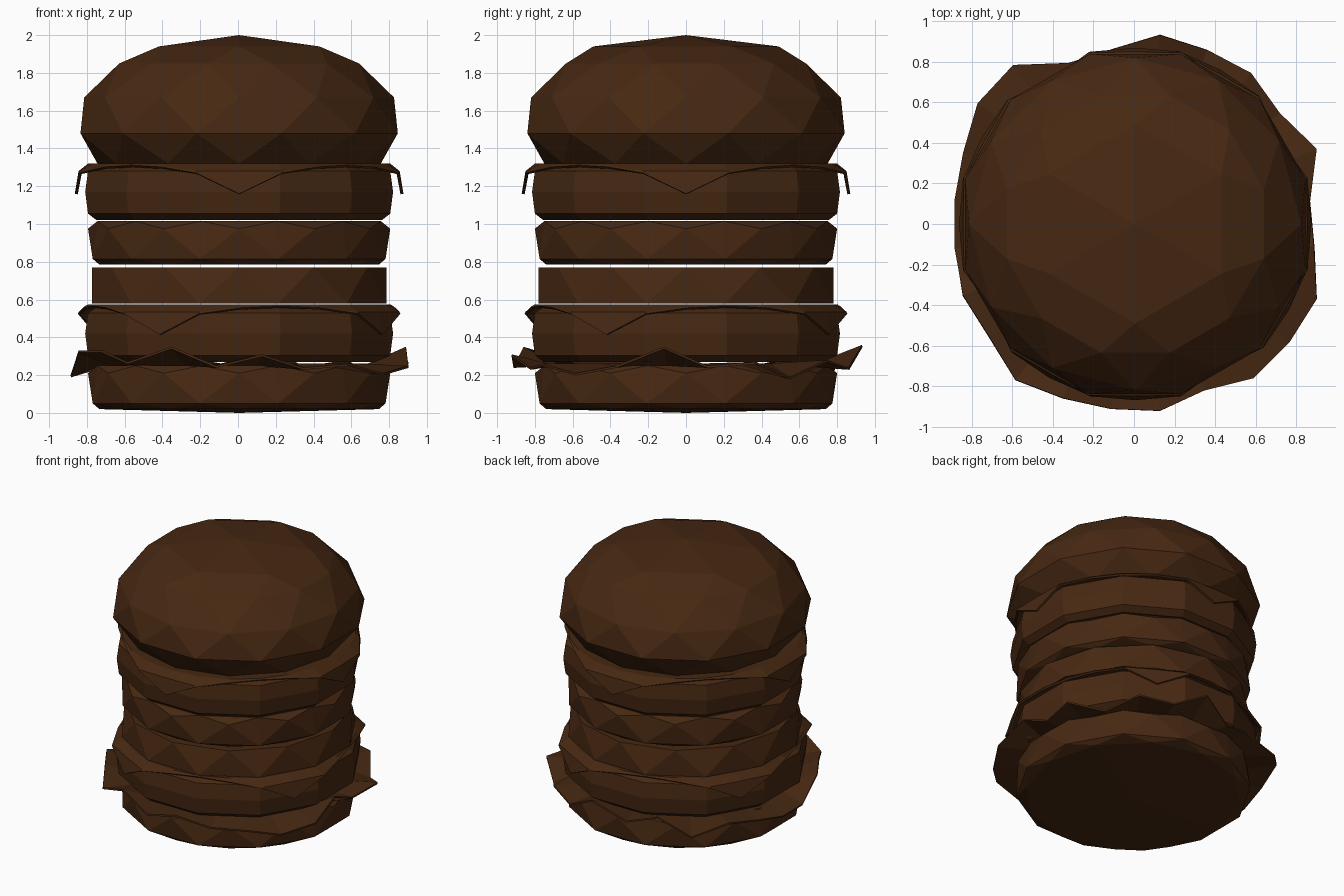
import bpy
import bmesh
from math import sin, cos, pi, radians

SHIFT = 0.006   # the stack sits slightly off the leaf's centre
HALF = pi / 12  # half a side of a twelve-sided ring

cube = bpy.data.objects.get("Cube")
if cube:
    bpy.data.objects.remove(cube, do_unlink=True)

brown = bpy.data.materials.new("dark_brown")
brown.use_nodes = True
colour = (0.062, 0.021, 0.006, 1)
brown.diffuse_color = colour
brown.node_tree.nodes["Principled BSDF"].inputs["Base Color"].default_value = colour


def polar(radius, angle, z):
    return (radius * cos(angle) + SHIFT, radius * sin(angle), z)


def finish(bm, name):
    mesh = bpy.data.meshes.new(name)
    bm.to_mesh(mesh)
    bm.free()
    mesh.materials.append(brown)
    obj = bpy.data.objects.new(name, mesh)
    bpy.context.collection.objects.link(obj)
    return obj


def layer(name, rings, poles=(), base=0):
    """Convex faceted layer from rings of (sides, turn, half width, height)."""
    bm = bmesh.new()
    for sides, turn, width, z in rings:
        radius = width / cos(turn)
        for i in range(sides):
            bm.verts.new(polar(radius, turn + i * 2 * pi / sides, base + z))
    for z in poles:
        bm.verts.new((SHIFT, 0, base + z))
    bmesh.ops.convex_hull(bm, input=bm.verts)
    bmesh.ops.recalc_face_normals(bm, faces=bm.faces)
    return finish(bm, name)


def sheet(name, rings, centre_z, thickness):
    """Thin draped sheet: a centre fan, then bands out to the rim."""
    bm = bmesh.new()
    centre = bm.verts.new((SHIFT, 0, centre_z))
    loops = [[bm.verts.new(p) for p in ring] for ring in rings]
    n = len(loops[0])
    for i in range(n):
        j = (i + 1) % n
        bm.faces.new((centre, loops[0][i], loops[0][j]))
        for inner, outer in zip(loops, loops[1:]):
            bm.faces.new((inner[i], outer[i], outer[j], inner[j]))
    obj = finish(bm, name)
    solid = obj.modifiers.new("thickness", "SOLIDIFY")
    solid.thickness = thickness
    solid.offset = -1
    return obj


def cheese(name, turn, top):
    """Square slice with its four corners folded down over the patty."""
    bend = [(0.85, 0.04), (0.875, 0.04), (0.82, 0.012), (0.8, 0.004)]
    rim = [(0.87, 0.16), (0.88, 0.05), (0.825, 0.018), (0.805, 0.008)]
    rings = [[polar(0.8, turn + i * HALF, top) for i in range(24)]]
    for outline in (bend, rim):
        ring = []
        for i in range(24):
            step = min(i % 6, 6 - i % 6)
            radius, drop = outline[step]
            ring.append(polar(radius, turn + i * HALF, top - drop))
        rings.append(ring)
    return sheet(name, rings, top, 0.016)


# Buns: neighbouring rings are turned half a side for triangular facets
heel = [(12, 0, 0.74, 0.02), (12, HALF, 0.775, 0.05),
        (12, 0, 0.80, 0.21), (12, HALF, 0.75, 0.25)]
layer("bottom_bun", heel, poles=[0])
layer("middle_bun", heel, base=0.765)
layer("top_bun", [(12, 0, 0.75, 1.32), (12, HALF, 0.84, 1.48),
                  (12, 0, 0.82, 1.67), (12, HALF, 0.635, 1.85),
                  (6, pi / 6, 0.425, 1.94)], poles=[2])

# Patties and the straight slice
patty = [(12, HALF, 0.755, 0), (12, HALF, 0.8, 0.035), (12, HALF, 0.815, 0.15),
         (12, HALF, 0.8, 0.26), (12, HALF, 0.755, 0.29)]
layer("lower_patty", patty, base=0.27)
layer("upper_patty", patty, base=1.02)
layer("tomato_slice", [(12, HALF, 0.78, 0.58), (12, 0, 0.78, 0.77)])

# Cheese slices
cheese("upper_cheese", 0, 1.32)
cheese("lower_cheese", radians(-29), 0.575)

# Lettuce leaf with an uneven, wavy rim
reach = [.87, .97, .90, .94, .93, .94, .87, .86, .99, .98, .92, .90,
         .90, .92, .91, .97, .93, .92, .93, .89, .96, .96, .97, .89]
height = [.25, .27, .19, .28, .24, .36, .24, .30, .22, .30, .25, .20,
          .20, .33, .33, .27, .35, .25, .31, .24, .26, .21, .25, .35]
inner, outer = [], []
for i, (radius, z) in enumerate(zip(reach, height)):
    angle = (i + 0.5) * HALF
    inner.append(polar(0.74, angle, 0.262))
    outer.append(polar(radius, angle, z))
sheet("lettuce", [inner, outer], 0.262, 0.012)
